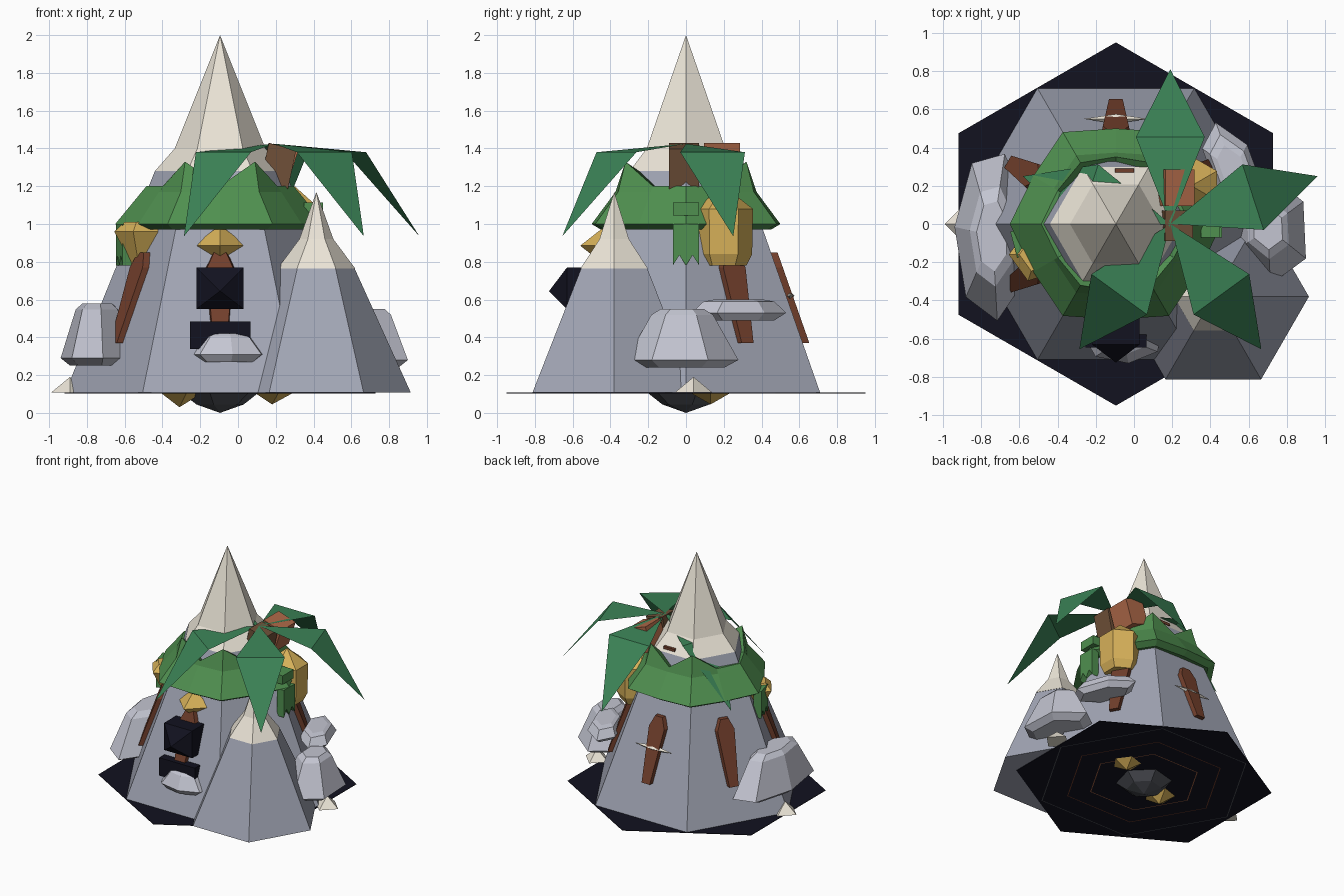
import bpy, bmesh
from math import radians, cos, sin, pi
from mathutils import Matrix, Vector

if "Cube" in bpy.data.objects:
    bpy.data.objects.remove(bpy.data.objects["Cube"])

COL = dict(stone=(.36, .38, .46), snow=(.83, .78, .68), grass=(.08, .28, .08),
           leaf=(.045, .23, .095), gold=(.68, .44, .1), brown=(.17, .05, .025),
           clay=(.42, .14, .065), dark=(.006, .006, .014), rock=(.55, .56, .64),
           under=(.08, .085, .1), trunk=(.16, .08, .04))
MATS = {}
for k, c in COL.items():
    MATS[k] = bpy.data.materials.new(k)
    MATS[k].diffuse_color = (*c, 1)
CX = -0.095                      # mountain axis


def mesh(name, verts, faces, mat, matrix=None, fix=True):
    me = bpy.data.meshes.new(name)
    me.from_pydata([tuple(v) for v in verts], [], faces)
    if fix:
        bm = bmesh.new()
        bm.from_mesh(me)
        bmesh.ops.recalc_face_normals(bm, faces=bm.faces)
        bm.to_mesh(me)
        bm.free()
    me.materials.append(MATS[mat])
    ob = bpy.data.objects.new(name, me)
    if matrix is not None:
        ob.matrix_world = matrix
    bpy.context.collection.objects.link(ob)
    return ob


def place(loc, turn=0, tilt=0):
    return (Matrix.Translation(loc) @ Matrix.Rotation(radians(turn), 4, 'Z')
            @ Matrix.Rotation(radians(tilt), 4, 'Y'))


def lathe(name, mat, loc, rings, n=6, turn=0, sx=1, sy=1, phase=0, tilt=0):
    """Faceted solid from (radius, z) rings; radius 0 gives a point."""
    verts, rows, faces = [], [], []
    for r, z in rings:
        row = []
        for i in range(n if r else 1):
            a = 2 * pi * i / n + radians(phase)
            row.append(len(verts))
            verts.append((r * cos(a) * sx, r * sin(a) * sy, z))
        rows.append(row)
    for a, b in zip(rows, rows[1:]):
        for i in range(n):
            j = (i + 1) % n
            f = [a[i % len(a)], a[j % len(a)], b[j % len(b)], b[i % len(b)]]
            faces.append(list(dict.fromkeys(f)))
    for row in (rows[0], rows[-1]):
        if len(row) > 1:
            faces.append(row)
    return mesh(name, verts, faces, mat, place(loc, turn, tilt))


def box(name, mat, loc, size, turn=0, tilt=0):
    v = [(x * size[0] / 2, y * size[1] / 2, z * size[2] / 2)
         for x in (-1, 1) for y in (-1, 1) for z in (-1, 1)]
    f = [(0, 1, 3, 2), (4, 6, 7, 5), (0, 4, 5, 1), (2, 3, 7, 6), (0, 2, 6, 4), (1, 5, 7, 3)]
    return mesh(name, v, f, mat, place(loc, turn, tilt))


# Ground plate, mountain and snow caps
lathe('ground_plate', 'dark', (CX, 0, 0), [(.95, .103), (.95, .107)], phase=30)
lathe('main_mountain', 'stone', (CX, 0, 0), [(.82, .107), (.345, 1.28)])
lathe('main_snow_cap', 'snow', (CX, 0, 0), [(.345, 1.28), (.24, 1.4), (0, 2)])
lathe('small_mountain', 'stone', (.415, -.38, 0), [(.5, .107), (.2, .77)])
lathe('small_snow_cap', 'snow', (.415, -.38, 0), [(.205, .765), (.09, .92), (0, 1.17)])

# Grass collar with a jagged upper rim
prof = []
for i in range(12):
    a = i * pi / 6
    peak = i in (2, 4, 8, 10)
    flat = 1 if i % 2 == 0 else .9       # midpoints lie on the hexagon sides
    ring = [(.45, .98), (.5, .97), (.555, 1.0), (.415, 1.17),
            (.37, 1.33) if peak else (.39, 1.2), (.3, 1.2)]
    prof.append([(r * flat * cos(a), r * flat * sin(a), z) for r, z in ring])
verts = [p for col in prof for p in col]
faces = [(i * 6 + j, (i + 1) % 12 * 6 + j, (i + 1) % 12 * 6 + (j + 1) % 6, i * 6 + (j + 1) % 6)
         for i in range(12) for j in range(6)]
mesh('grass_collar', verts, faces, 'grass', place((CX, 0, 0)))

# Grass tufts hanging under the collar, each with a notched end
for k, (x, y, turn) in enumerate([(.43, 0, 0), (-.6, -.1, 195)]):
    shape = [(-.07, .22), (.07, .22), (.07, 0), (.035, .055), (0, 0), (-.035, .055), (-.07, 0)]
    v = [(d, a, b) for d in (-.03, .03) for a, b in shape]
    f = [tuple(range(7)), tuple(range(7, 14))]
    f += [(i, (i + 1) % 7, (i + 1) % 7 + 7, i + 7) for i in range(7)]
    mesh(f'grass_tuft_{k}', v, f, 'grass', place((x, y, .78), turn))
box('grass_block', 'grass', (.4, 0, 1.08), (.1, .14, .07))

# Tapered brown slots lying on each mountain face
for k in range(6):
    ang = 30 + 60 * k
    if ang == 330:
        continue                 # covered by the small mountain
    a = radians(ang)
    shape = [(-.045, .37), (.045, .37), (.085, .77), (.04, .85), (-.04, .85), (-.085, .77)]
    v = []
    for off in (-.05, .035):
        for w, z in shape:
            r = (.82 - (z - .107) * .405) * .866 + off
            v.append((r, w * (.8 if off > 0 else 1), z))
    f = [tuple(range(6)), tuple(range(6, 12))]
    f += [(i, (i + 1) % 6, (i + 1) % 6 + 6, i + 6) for i in range(6)]
    mesh(f'face_slot_{k}', v, f, 'brown', place((CX, 0, 0), ang))
lathe('back_spike', 'snow', (CX, .55, .62), [(0, -.17), (.025, 0), (0, .17)],
      n=4, tilt=90)

# Dark front blocks: a window with a pyramid face and a doorstep
x0, x1, z0, z1 = -.22, .03, .55, .77
v = [(x, y, z) for y in (-.45, -.63) for x, z in ((x0, z0), (x1, z0), (x1, z1), (x0, z1))]
v.append((CX, -.725, .645))
f = [(0, 1, 2, 3)] + [(i, (i + 1) % 4, (i + 1) % 4 + 4, i + 4) for i in range(4)]
f += [(4 + i, 4 + (i + 1) % 4, 8) for i in range(4)]
mesh('front_window', v, f, 'dark')
box('front_doorway', 'dark', (CX, -.57, .412), (.32, .15, .145))

# Gold crystals
lathe('front_crystal', 'gold', (CX, -.42, .885), [(0, -.11), (.14, 0), (0, .11)], n=4)
lathe('left_crystal', 'gold', (-.51, -.16, 0),
      [(0, .69), (.145, .96), (.09, 1.01)], n=5, phase=180)
lathe('right_crystal', 'gold', (.3, .2, 0),
      [(.12, .78), (.15, .84), (.155, 1.08), (0, 1.2)], phase=30)

# Side boulders: undercut skirt, wide rim, smaller top
def boulder(name, loc, sx, sy, h, turn, top=.55, n=6):
    lathe(name, 'rock', loc, [(.75, 0), (1, .04), (top, h * .9), (top * .7, h)],
          n=n, turn=turn, sx=sx, sy=sy, phase=20)


boulder('left_boulder', (-.74, -.06, .25), .2, .45, .33, 0, .6, 7)
boulder('right_boulder', (.7, -.02, .24), .22, .3, .31, 10, .55)
boulder('back_right_slab', (.52, .28, .49), .13, .27, .11, 25, .75)
boulder('front_boulder', (CX + .04, -.6, .27), .21, .13, .15, 0, .62, 7)

# Cream stones at the foot of each side
for k, (x, y) in enumerate([(-.89, 0), (.77, .04)]):
    lathe(f'foot_stone_{k}', 'snow', (x, y, 0), [(.1, .107), (0, .19)], n=4)

# Palm: trunk, clay block and five drooping leaves
box('palm_trunk', 'trunk', (.21, -.01, 1.29), (.15, .16, .25), 0, 12)
box('clay_block', 'clay', (.21, .19, 1.31), (.16, .19, .2), 0, 18)
box('snow_slit', 'brown', (-.05, .265, 1.31), (.1, .05, .02))
for k in range(5):
    v = [(0, 0, 1.425), (.455, -.18, 1.38), (.455, .18, 1.38), (.81, 0, .935)]
    mesh(f'palm_leaf_{k}', v, [(0, 1, 2), (1, 3, 2)], 'leaf',
         place((.19, 0, 0), 18 + 72 * k), fix=False)

# Underside: dark rock with two gold nuggets and thin hexagonal rings
lathe('underside_rock', 'under', (CX, 0, 0), [(0, 0), (.13, .045), (.21, .106)], phase=15)
lathe('under_nugget_0', 'gold', (-.31, -.08, 0), [(0, .03), (.12, .105)], n=5)
lathe('under_nugget_1', 'gold', (.18, .13, 0), [(0, .045), (.11, .105)], n=5)
for k, (r, mat) in enumerate([(.8, 'under'), (.6, 'brown'), (.42, 'clay')]):
    v = [(q * cos(i * pi / 3), q * sin(i * pi / 3), .102) for q in (r, r - .008) for i in range(6)]
    f = [(i, i + 6, (i + 1) % 6 + 6, (i + 1) % 6) for i in range(6)]
    mesh(f'underside_ring_{k}', v, f, mat, place((CX, 0, 0)), fix=False)

for m in bpy.data.materials:
    if m.users and not m.is_grease_pencil:
        m.use_nodes = True
        m.node_tree.nodes["Principled BSDF"].inputs["Base Color"].default_value = m.diffuse_color
